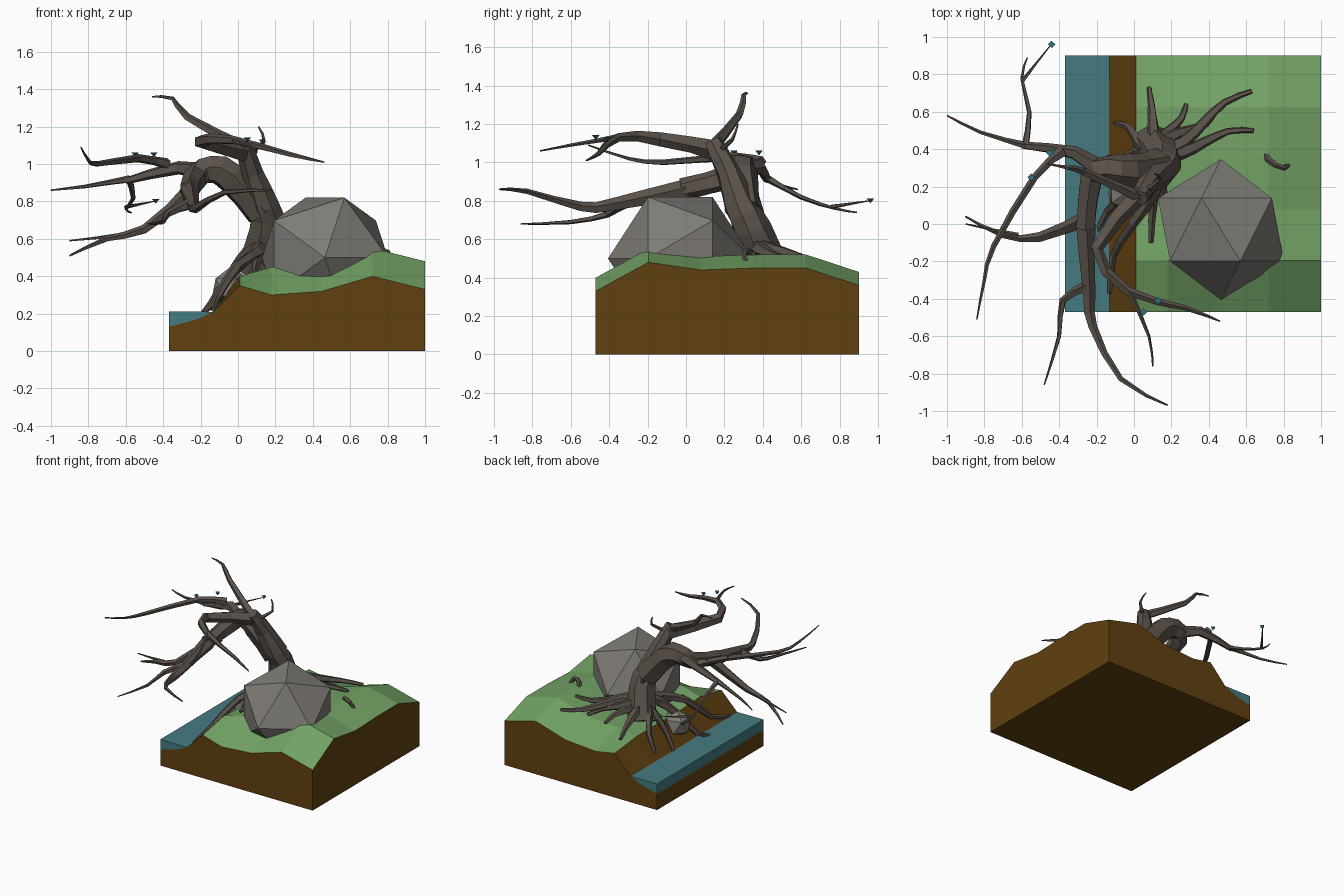
import bpy, bmesh, math, random
from mathutils import Vector

if "Cube" in bpy.data.objects:
    bpy.data.objects.remove(bpy.data.objects["Cube"])

random.seed(4)


def mat(name, *col):
    m = bpy.data.materials.new(name)
    m.diffuse_color = (*col, 1)
    m.use_nodes = True
    m.node_tree.nodes["Principled BSDF"].inputs["Base Color"].default_value = m.diffuse_color
    return m


SOIL = mat("soil", .12, .052, .005)
GRASS = mat("grass", .17, .36, .13)
WATER = mat("water", .06, .2, .22)
BARK = mat("bark", .105, .085, .07)
STONE = mat("stone", .21, .2, .18)
LEAF = mat("leaf", .03, .17, .22)


def finish(name, bm, *mats):
    bmesh.ops.recalc_face_normals(bm, faces=bm.faces)
    me = bpy.data.meshes.new(name)
    bm.to_mesh(me)
    bm.free()
    for m in mats:
        me.materials.append(m)
    ob = bpy.data.objects.new(name, me)
    bpy.context.collection.objects.link(ob)
    return ob


def refine(pts):
    """Insert one curved midpoint between neighbouring path points."""
    p = [Vector(q) for q in pts]
    out = [p[0]]
    for i in range(len(p) - 1):
        a, d = p[max(i - 1, 0)], p[min(i + 2, len(p) - 1)]
        out += [(p[i] + p[i + 1]) * .5625 - (a + d) * .0625, p[i + 1]]
    return out


def limb(name, r0, r1, *pts, sides=5, power=.7):
    """Tapered, slightly irregular low-poly tube along a path."""
    bm = bmesh.new()
    pts = refine(pts)
    n = len(pts)
    ref, rings = None, []
    for i, p in enumerate(pts):
        t = (pts[min(i + 1, n - 1)] - pts[max(i - 1, 0)]).normalized()
        ref = t.orthogonal() if ref is None else ref
        ref = (ref - t * ref.dot(t)).normalized()
        side = t.cross(ref)
        r = r0 + (r1 - r0) * (i / (n - 1)) ** power
        ring = []
        for k in range(sides):
            a = math.tau * k / sides
            off = (ref * math.cos(a) + side * math.sin(a)) * r * random.uniform(.92, 1.1)
            ring.append(bm.verts.new(p + off))
        rings.append(ring)
    for a, b in zip(rings, rings[1:]):
        for k in range(sides):
            j = (k + 1) % sides
            bm.faces.new((a[k], a[j], b[j], b[k]))
    bm.faces.new(rings[0])
    bm.faces.new(rings[-1])
    return finish(name, bm, BARK)


# ground rule: front profile along x plus a ridge along y that fades at the stream
X = [-.37, -.22, -.13, .01, .18, .45, .72, 1]
FRONT = [.13, .17, .21, .35, .30, .32, .40, .33]
Y = [-.47 + .274 * j for j in range(6)]
RIDGE = [0, .15, .11, .12, .12, .03]


def lerp_table(xs, vs, x):
    for i in range(len(xs) - 1):
        if x <= xs[i + 1]:
            return vs[i] + (vs[i + 1] - vs[i]) * (x - xs[i]) / (xs[i + 1] - xs[i])
    return vs[-1]


def ground(x, y):
    fade = min(max((x + .15) / .33, 0), 1) ** 1.5
    return lerp_table(X, FRONT, x) + lerp_table(Y, RIDGE, y) * fade


# ground block with sides dropped to z = 0
bm = bmesh.new()
grid = [[bm.verts.new((x, y, ground(x, y))) for x in X] for y in Y]
for j in range(len(Y) - 1):
    for i in range(len(X) - 1):
        f = bm.faces.new((grid[j][i], grid[j][i + 1], grid[j + 1][i + 1], grid[j + 1][i]))
        f.material_index = int(X[i] > 0)
rim = [row[-1] for row in grid[1:-1]]
rim = grid[0] + rim + grid[-1][::-1] + [row[0] for row in grid[-2:0:-1]]
base = [bm.verts.new((v.co.x, v.co.y, 0)) for v in rim]
for k in range(len(rim)):
    j = (k + 1) % len(rim)
    bm.faces.new((rim[k], rim[j], base[j], base[k]))
bm.faces.new(base)
finish("ground_block", bm, SOIL, GRASS)

# stream wedge along the left edge
bm = bmesh.new()
prof = list(zip(X[:3], FRONT[:3])) + [(X[0], .212)]
ends = [[bm.verts.new((x, y, z)) for x, z in prof] for y in (Y[0], Y[-1])]
for k in range(4):
    j = (k + 1) % 4
    bm.faces.new((ends[0][k], ends[0][j], ends[1][j], ends[1][k]))
for e in ends:
    bm.faces.new(e)
finish("stream", bm, WATER)

# boulder: icosahedron turned so that an edge lies on top
bm = bmesh.new()
phi = (1 + 5 ** .5) / 2
u, v, w = Vector((.525, -.85, 0)), Vector((.85, .525, 0)), Vector((0, 0, 1))
for a in (-1, 1):
    for b in (-phi, phi):
        for p in (u * a + w * b, w * a + v * b, v * a + u * b):
            bm.verts.new(Vector((.465, -.03, .50)) + p * .198)
bmesh.ops.convex_hull(bm, input=bm.verts)
finish("boulder", bm, STONE)

# small stone in the bank
bm = bmesh.new()
bmesh.ops.create_icosphere(bm, subdivisions=1, radius=.11)
bmesh.ops.translate(bm, verts=bm.verts, vec=(-.04, .17, .34))
finish("bank_stone", bm, STONE)

# trunk and heavy arching limb
limb("trunk", .115, .045, (.09, .43, .42), (.16, .34, .65), (.14, .28, .78),
     (.08, .22, .95), (.03, .14, 1.11), sides=7, power=1)
limb("arching_limb", .1, .055, (.13, .3, .74), (-.03, .28, .93), (-.14, .29, .97),
     (-.23, .25, .93), (-.26, -.02, .86), sides=6, power=1)

# branches toward the front and the stream
limb("front_branch", .055, .005, (-.26, 0, .86), (-.24, -.38, .78), (-.22, -.55, .77),
     (-.07, -.83, .85), (.18, -.97, .86))
limb("front_twig", .032, .004, (-.25, -.33, .79), (-.38, -.41, .73), (-.4, -.6, .69), (-.48, -.86, .68))
limb("drooping_branch", .045, .005, (-.25, .03, .86), (-.5, -.07, .65), (-.7, -.06, .6), (-.9, .04, .51))
limb("drooping_twig", .014, .004, (-.62, -.06, .62), (-.9, 0, .59))

# branches toward the left and back
limb("left_branch", .06, .02, (-.19, .28, .95), (-.32, .38, .98), (-.6, .42, .91))
limb("left_twig", .02, .004, (-.58, .42, .92), (-.82, .49, .88), (-1, .58, .86))
limb("back_twig", .02, .004, (-.58, .42, .92), (-.56, .6, .82), (-.6, .78, .76), (-.57, .89, .74))
limb("back_tip", .012, .003, (-.6, .76, .77), (-.45, .95, .8))
limb("sweeping_branch", .032, .004, (-.38, .39, 1), (-.53, .25, 1.03), (-.75, -.12, 1),
     (-.8, -.3, 1.02), (-.84, -.51, 1.09))

# branches from the crown
limb("crown_branch", .055, .004, (.04, .17, 1.06), (-.2, -.13, 1.12), (-.03, -.36, 1.13),
     (.28, -.45, 1.05), (.46, -.52, 1.01))
limb("crown_twig", .016, .004, (-.02, -.37, 1.13), (.08, -.6, 1.09), (.1, -.76, 1.06))
limb("top_branch", .035, .004, (.04, .14, 1.08), (-.27, .28, 1.25), (-.35, .3, 1.35), (-.46, .32, 1.36))
limb("top_twig", .02, .004, (.05, .17, 1.06), (.14, .24, 1.12), (.11, .27, 1.2))

# roots run from the trunk foot to each tip, following the ground
TIPS = [(.64, .5), (.63, .71), (.45, .62), (.28, .64), (.08, .73), (-.1, .54),
        (-.14, .36), (-.13, -.37), (-.2, -.06), (.09, -.1), (.18, 0)]
for tip in TIPS:
    start, end = Vector((.12, .38)), Vector(tip)
    across = (end - start).orthogonal() * random.uniform(-.08, .08)
    path = []
    for k in range(5):
        t = k / 4
        p = start.lerp(end, t) + across * math.sin(t * math.tau)
        path.append((p.x, p.y, ground(p.x, p.y) + .15 * (1 - t) + .01))
    limb("root", .055, .012, *path)

# loose root arching out of the grass
limb("loose_root", .022, .012, (.7, .4, .46), (.72, .34, .53), (.8, .3, .53), (.84, .33, .44))

# knot hole on the back of the trunk
bm = bmesh.new()
bmesh.ops.create_icosphere(bm, subdivisions=1, radius=.022)
bmesh.ops.translate(bm, verts=bm.verts, vec=(.12, .385, .72))
finish("knot", bm, BARK)

# last few leaves
for c in [(-.44, .96, .8), (-.55, .25, 1.05), (-.45, .38, 1.05), (.13, -.41, 1.12), (.05, -.47, 1.13)]:
    bm = bmesh.new()
    bmesh.ops.create_cone(bm, cap_ends=True, segments=4, radius1=0, radius2=.02, depth=.025)
    bmesh.ops.translate(bm, verts=bm.verts, vec=c)
    finish("leaf", bm, LEAF)
